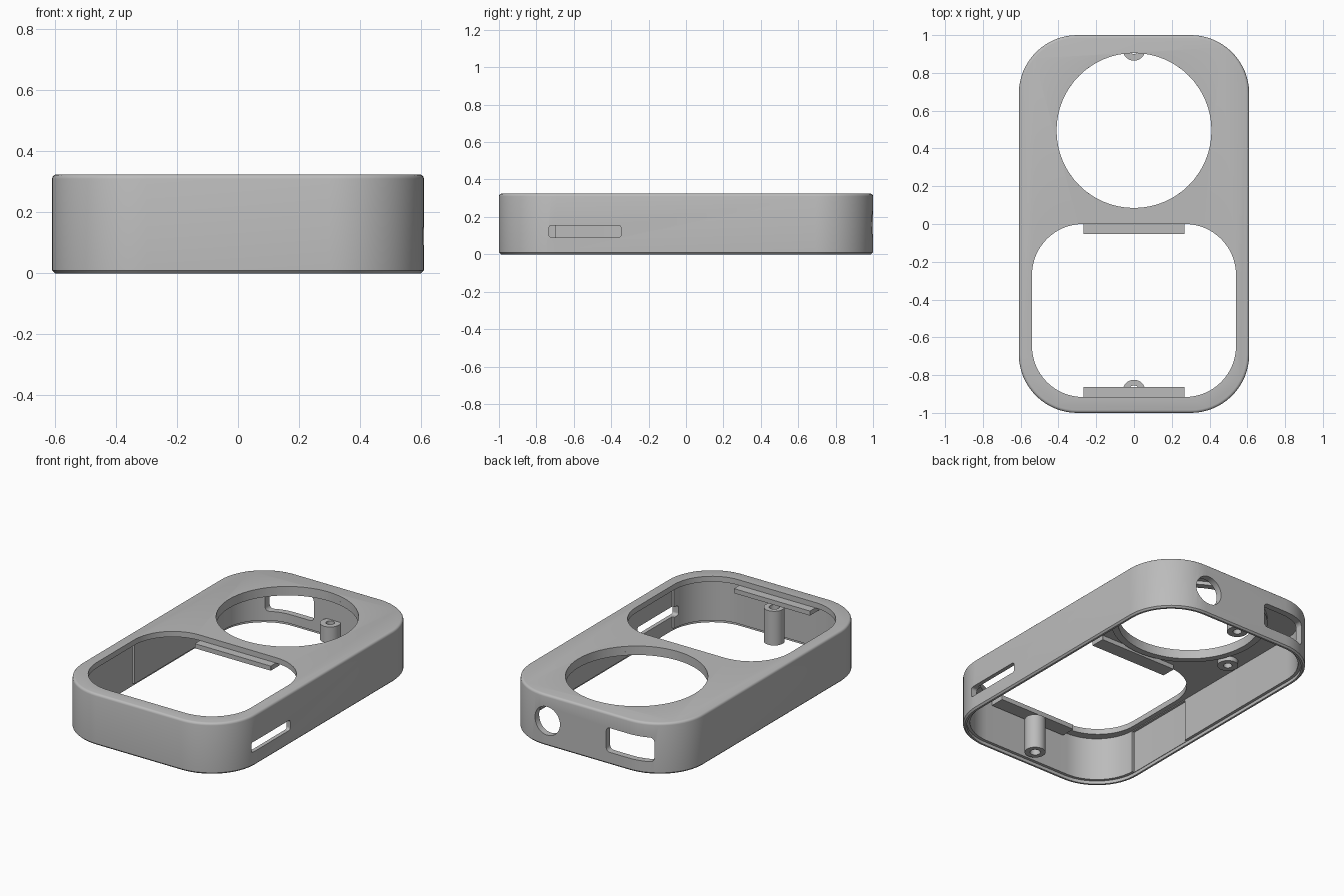
import bpy, bmesh, math

cube = bpy.data.objects.get("Cube")
if cube:
    bpy.data.objects.remove(cube, do_unlink=True)

grey = bpy.data.materials.new("plain grey")
grey.use_nodes = True
grey.diffuse_color = (0.5, 0.5, 0.5, 1)
grey.node_tree.nodes["Principled BSDF"].inputs["Base Color"].default_value = (0.5, 0.5, 0.5, 1)

TOP, WALL, PLATE = 0.325, 0.04, 0.29
HALF_X, HALF_Y, RADIUS = 0.61, 1.0, 0.31


def outline(hx, hy, r, steps=16):
    """Rounded rectangle as a list of 2D points, counter-clockwise."""
    pts = []
    for i, (sx, sy) in enumerate([(1, 1), (-1, 1), (-1, -1), (1, -1)]):
        for k in range(steps + 1):
            a = math.pi / 2 * (i + k / steps)
            pts.append((sx * (hx - r) + r * math.cos(a), sy * (hy - r) + r * math.sin(a)))
    return pts


def make_object(name, bm):
    bmesh.ops.remove_doubles(bm, verts=bm.verts, dist=1e-5)
    bmesh.ops.recalc_face_normals(bm, faces=bm.faces)
    mesh = bpy.data.meshes.new(name)
    bm.to_mesh(mesh)
    bm.free()
    mesh.materials.append(grey)
    obj = bpy.data.objects.new(name, mesh)
    bpy.context.collection.objects.link(obj)
    return obj


def loft(name, hx, hy, r, levels, centre=(0, 0), axis="z"):
    """Rounded prism; levels are (inset, height) pairs along the axis."""
    bm = bmesh.new()
    rings = []
    for inset, h in levels:
        ring = []
        for u, v in outline(hx - inset, hy - inset, r - inset):
            u, v = u + centre[0], v + centre[1]
            co = {"z": (u, v, h), "y": (u, h, v), "x": (h, u, v)}[axis]
            ring.append(bm.verts.new(co))
        rings.append(ring)
    for low, high in zip(rings, rings[1:]):
        for i in range(len(low)):
            j = (i + 1) % len(low)
            bm.faces.new((low[i], low[j], high[j], high[i]))
    bm.faces.new(rings[0])
    bm.faces.new(rings[-1])
    return make_object(name, bm)


def tube(name, x, y, r_out, r_in, z0, z1, sides=48):
    """Upright ring with a through hole."""
    bm = bmesh.new()
    loops = []
    for r, z in [(r_out, z0), (r_out, z1), (r_in, z1), (r_in, z0)]:
        loops.append([bm.verts.new((x + r * math.cos(2 * math.pi * k / sides),
                                    y + r * math.sin(2 * math.pi * k / sides), z))
                      for k in range(sides)])
    for n in range(4):
        a, b = loops[n], loops[(n + 1) % 4]
        for i in range(sides):
            j = (i + 1) % sides
            bm.faces.new((a[i], a[j], b[j], b[i]))
    return make_object(name, bm)


def cut(target, cutter):
    """Subtract the cutter and throw it away."""
    mod = target.modifiers.new("cut", "BOOLEAN")
    mod.operation, mod.solver, mod.object = "DIFFERENCE", "EXACT", cutter
    bpy.context.view_layer.update()
    result = bpy.data.meshes.new_from_object(
        target.evaluated_get(bpy.context.evaluated_depsgraph_get()))
    target.modifiers.remove(mod)
    target.data = result
    bpy.data.objects.remove(cutter, do_unlink=True)


# Outer case with softened rims
edge = 0.015
rounding = [(edge * (1 - math.sin(a)), TOP - edge * (1 - math.cos(a)))
            for a in (math.pi / 2, math.pi / 3, math.pi / 6, 0)]
case = loft("case_shell", HALF_X, HALF_Y, RADIUS, [(0.01, 0), (0, 0.01)] + rounding)

# Open underside, with a stepped seat for a lid
cut(case, loft("cavity", HALF_X - WALL, HALF_Y - WALL, RADIUS - WALL, [(0, -0.1), (0, PLATE)]))
cut(case, loft("lid_seat", HALF_X - 0.022, HALF_Y - 0.022, RADIUS - 0.022, [(0, -0.1), (0, 0.02)]))

# Shallow pockets inside both side walls
cut(case, loft("side_pockets", HALF_X - 0.025, 0.235, 0.001, [(0, -0.05), (0, PLATE - 0.005)], (0, -0.46)))

# Openings in the top plate
cut(case, loft("front_window", 0.54, 0.458, 0.27, [(0, 0.2), (0, 0.5)], (0, -0.458)))
cut(case, loft("round_window", 0.41, 0.41, 0.4099, [(0, 0.2), (0, 0.5)], (0, 0.495)))

# Ports in the back wall and the slot in the left wall
cut(case, loft("round_port", 0.09, 0.09, 0.0899, [(0, 0.9), (0, 1.1)], (0.275, 0.16), "y"))
cut(case, loft("square_port", 0.155, 0.077, 0.025, [(0, 0.9), (0, 1.1)], (-0.295, 0.155), "y"))
cut(case, loft("side_slot", 0.193, 0.032, 0.015, [(0, 0.5), (0, 0.7)], (-0.54, 0.123), "x"))

parts = [case]

# Collar under the round window
parts.append(tube("round_window_collar", 0, 0.495, 0.45, 0.41, 0.268, PLATE + 0.001, 64))

# Retaining tabs at both ends of the front window
for name, y in (("front_tab", -0.9075), ("middle_tab", -0.0075)):
    parts.append(loft(name, 0.267, 0.0455, 0.002, [(0, 0.262), (0, PLATE + 0.001)], (0, y)))

# Screw posts at the ends and bosses beside the round window
parts.append(tube("front_post", 0, -0.885, 0.06, 0.03, 0.02, 0.237))
parts.append(tube("back_post", 0, 0.925, 0.06, 0.025, 0.02, 0.122))
for side, x in (("left", 0.478), ("right", -0.478)):
    parts.append(tube(side + "_boss", x, 0.27, 0.06, 0.025, 0.262, PLATE + 0.001))

# Smooth shading with crisp edges
bpy.ops.object.select_all(action="DESELECT")
for obj in parts:
    obj.select_set(True)
bpy.context.view_layer.objects.active = case
bpy.ops.object.shade_smooth_by_angle(angle=math.radians(35))
